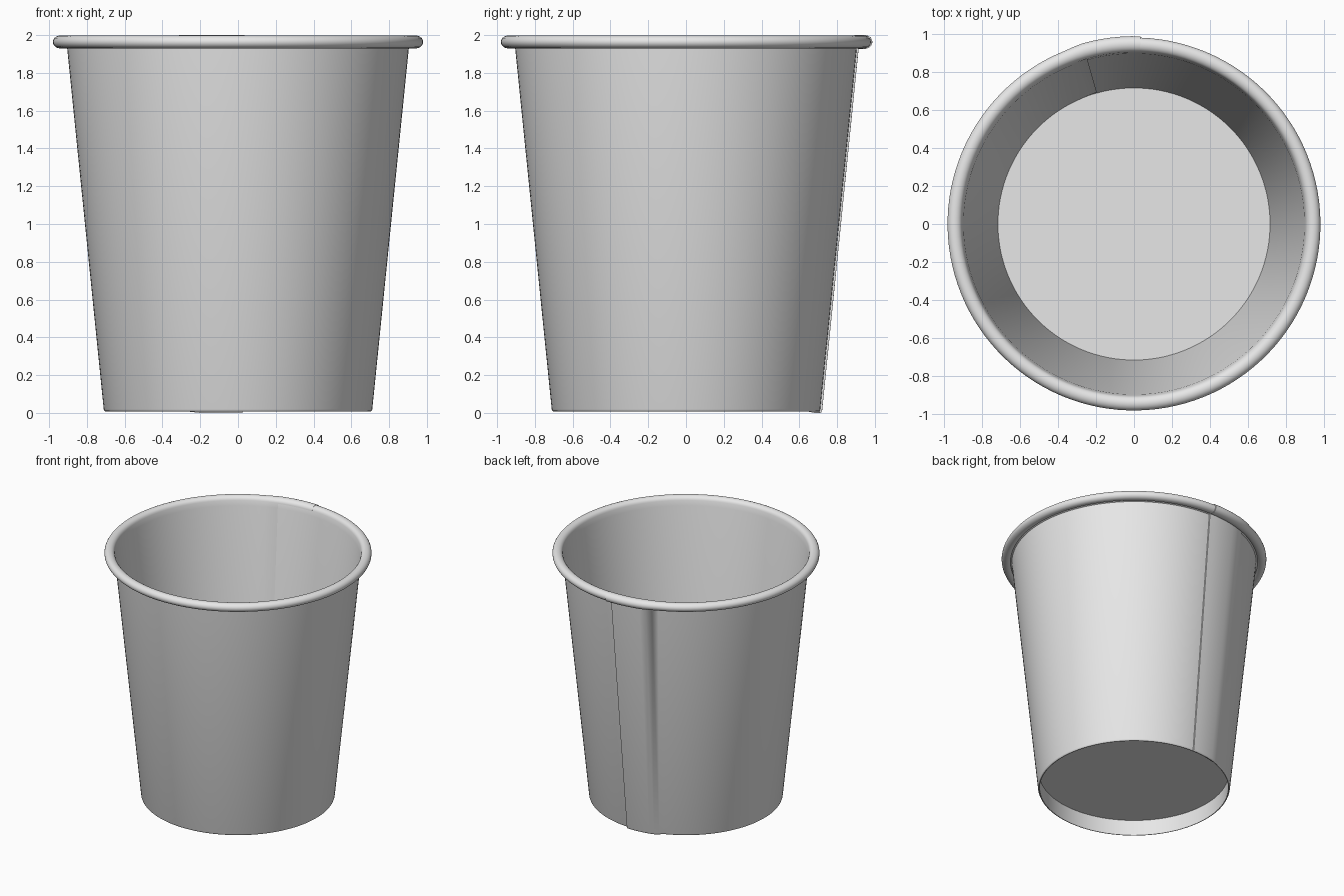
import bpy, bmesh, math

if "Cube" in bpy.data.objects:
    bpy.data.objects.remove(bpy.data.objects["Cube"])

mat = bpy.data.materials.new("light grey paper")
mat.diffuse_color = (0.8, 0.8, 0.8, 1)
mat.use_nodes = True
mat.node_tree.nodes["Principled BSDF"].inputs["Base Color"].default_value = mat.diffuse_color


def finish(name, bm):
    bmesh.ops.recalc_face_normals(bm, faces=bm.faces)
    me = bpy.data.meshes.new(name)
    bm.to_mesh(me)
    bm.free()
    me.materials.append(mat)
    ob = bpy.data.objects.new(name, me)
    bpy.context.collection.objects.link(ob)
    bpy.ops.object.select_all(action='DESELECT')
    ob.select_set(True)
    bpy.context.view_layer.objects.active = ob
    bpy.ops.object.shade_smooth_by_angle(angle=math.radians(35))
    return ob


def section(k):
    """Closed wall cross-section (r, z); k = 1 where the sheet laps over itself."""
    d, z0 = 0.01 * k, 0.007 * (1 - k)
    pts = [(0.698, z0), (0.703, z0), (0.708, z0 + 0.004), (0.711, z0 + 0.012), (0.905, 1.935)]
    rx, rz = 0.038 + 0.004 * k, 0.034 + 0.003 * k
    # rolled bead
    for i in range(19):
        a = math.radians(-135 + i * 17)
        pts.append((0.942 + rx * math.cos(a), 1.964 + rz * math.sin(a)))
    pts += [(0.896, 1.93), (0.715, 0.15), (0.701, 0.135)]
    n = 5 + 19
    return [(r + (d if i < 5 else d * 0.3 if i < n else d * 0.5), z)
            for i, (r, z) in enumerate(pts)]


# Wall and rolled rim: one sheet wrapped a little past a full turn
bm = bmesh.new()
start, end, steps = 88.0, 466.0, 126
rings = []
for s in range(steps + 1):
    ang = start + (end - start) * s / steps
    k = max(0.0, min(1.0, (112 - ang) / 6))
    a = math.radians(ang)
    rings.append([bm.verts.new((r * math.cos(a), r * math.sin(a), z)) for r, z in section(k)])
for p, q in zip(rings, rings[1:]):
    n = len(p)
    for i in range(n):
        j = (i + 1) % n
        bm.faces.new((p[i], p[j], q[j], q[i]))
bm.faces.new(rings[0])
bm.faces.new(rings[-1])
finish("cup_wall", bm)

# Recessed floor
bm = bmesh.new()
bmesh.ops.create_cone(bm, cap_ends=True, segments=96, radius1=0.712, radius2=0.716, depth=0.015)
bmesh.ops.translate(bm, verts=bm.verts, vec=(0, 0, 0.1435))
finish("cup_floor", bm)
